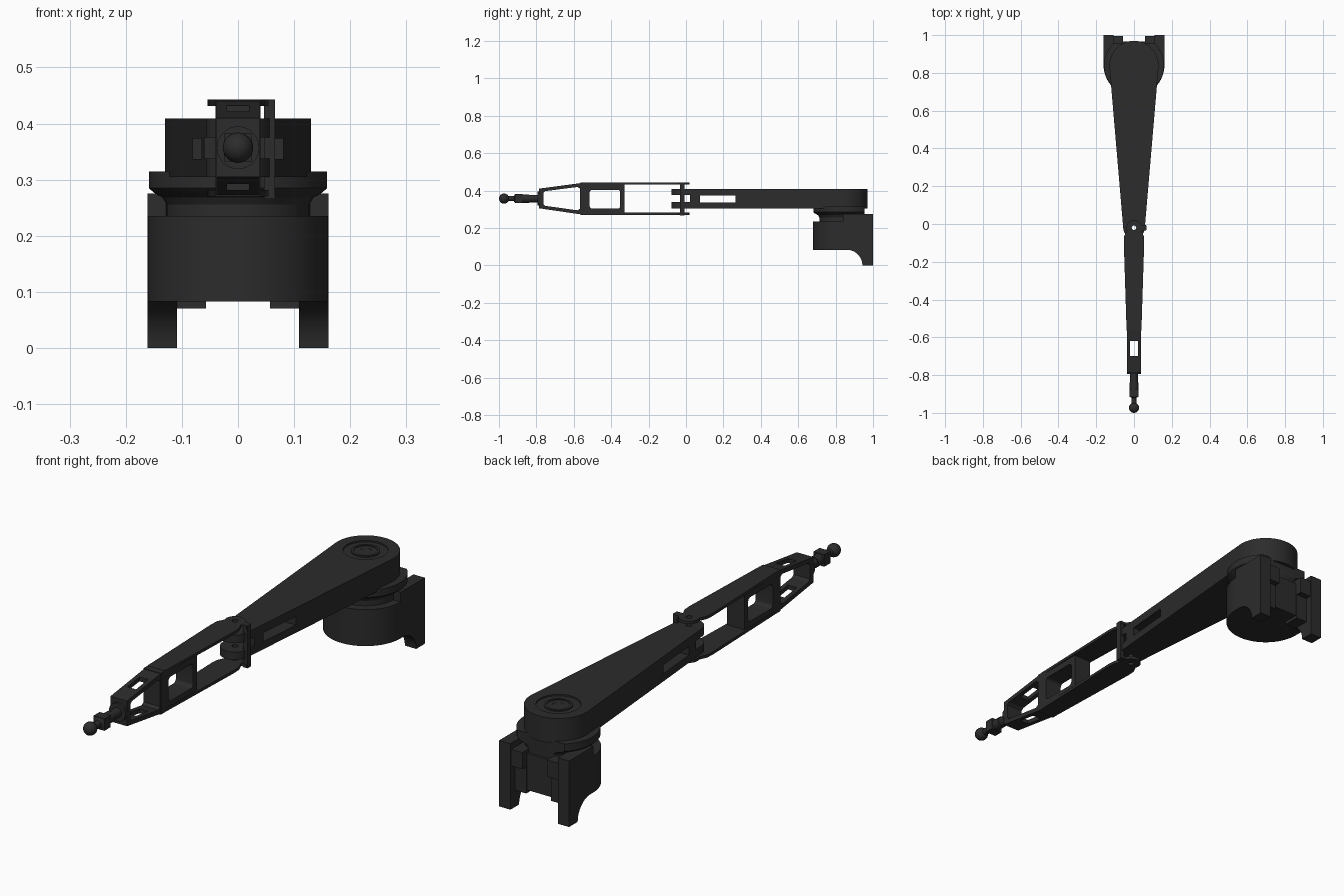
import bpy, bmesh, math
from mathutils import Matrix

if "Cube" in bpy.data.objects:
    bpy.data.objects.remove(bpy.data.objects["Cube"])

mat = bpy.data.materials.new("charcoal metal")
mat.use_nodes = True
COLOUR = (0.025, 0.025, 0.025, 1)
mat.diffuse_color = COLOUR
bsdf = mat.node_tree.nodes["Principled BSDF"]
bsdf.inputs["Base Color"].default_value = COLOUR
bsdf.inputs["Roughness"].default_value = 0.6


def finish(name, bm):
    bmesh.ops.recalc_face_normals(bm, faces=bm.faces)
    me = bpy.data.meshes.new(name)
    bm.to_mesh(me)
    bm.free()
    ob = bpy.data.objects.new(name, me)
    bpy.context.collection.objects.link(ob)
    me.materials.append(mat)
    return ob


def prism(name, pts, lo, hi, axis="z"):
    """Extrude an outline: (x, y) along z, or (y, z) along x."""
    bm = bmesh.new()
    place = (lambda a, b: (a, b, lo)) if axis == "z" else (lambda a, b: (lo, a, b))
    face = bm.faces.new([bm.verts.new(place(a, b)) for a, b in pts])
    new = bmesh.ops.extrude_face_region(bm, geom=[face])["geom"]
    vec = (0, 0, hi - lo) if axis == "z" else (hi - lo, 0, 0)
    bmesh.ops.translate(bm, vec=vec, verts=[v for v in new if isinstance(v, bmesh.types.BMVert)])
    return finish(name, bm)


def box(name, x, y, z):
    return prism(name, [(x[0], y[0]), (x[1], y[0]), (x[1], y[1]), (x[0], y[1])], *z)


def arc(cx, cy, r, a0, a1, n=24):
    return [(cx + r * math.cos(math.radians(a0 + (a1 - a0) * i / n)),
             cy + r * math.sin(math.radians(a0 + (a1 - a0) * i / n))) for i in range(n + 1)]


def lathe(name, profile, matrix, n=64):
    """Spin (radius, height) points about the local z axis."""
    bm = bmesh.new()
    vs = [bm.verts.new((r, 0, h)) for r, h in profile]
    es = [bm.edges.new(p) for p in zip(vs, vs[1:])]
    bmesh.ops.spin(bm, geom=vs + es, axis=(0, 0, 1), cent=(0, 0, 0),
                   angle=2 * math.pi, steps=n, use_duplicate=False)
    bmesh.ops.remove_doubles(bm, verts=bm.verts, dist=1e-5)
    bmesh.ops.transform(bm, matrix=matrix, verts=bm.verts)
    return finish(name, bm)


def cyl(name, x, y, r, z0, z1):
    return lathe(name, [(0, z0), (r, z0), (r, z1), (0, z1)], Matrix.Translation((x, y, 0)))


def cut(ob, *cutters):
    for c in cutters:
        m = ob.modifiers.new("cut", "BOOLEAN")
        m.operation, m.solver, m.object = "DIFFERENCE", "EXACT", c
        bpy.context.view_layer.objects.active = ob
        bpy.ops.object.modifier_apply(modifier=m.name)
        bpy.data.objects.remove(c)
    return ob


def rounded(y0, y1, z0, z1, r):
    """Rounded rectangle outline."""
    return (arc(y1 - r, z1 - r, r, 0, 90, 5) + arc(y0 + r, z1 - r, r, 90, 180, 5)
            + arc(y0 + r, z0 + r, r, 180, 270, 5) + arc(y1 - r, z0 + r, r, 270, 360, 5))


SHOULDER, HINGE = 0.84, -0.02
MID = 0.357   # height of the arm's centre line
parts = []

# Base drum, cut flat at the rear
parts.append(cut(cyl("base_drum", 0, SHOULDER, 0.161, 0.083, 0.235),
                 box("cutter", (-0.3, 0.3), (0.965, 1.2), (0, 0.5))))

# Neck and swivel flange
parts.append(cut(lathe("swivel_neck",
                       [(0, 0.23), (0.127, 0.23), (0.127, 0.256), (0.134, 0.268), (0.15, 0.277),
                        (0.159, 0.285), (0.159, 0.315), (0, 0.315)],
                       Matrix.Translation((0, SHOULDER, 0))),
                 box("cutter", (-0.3, 0.3), (0.955, 1.2), (0, 0.5))))

# Mounting brackets with a curved foot and an inner lug
foot = [(1.0, 0.0), (1.0, 0.275), (0.84, 0.275), (0.84, 0.083)] + arc(0.86, 0, 0.083, 90, 0, 12)
for s, side in ((1, "left"), (-1, "right")):
    a, b = sorted((s * 0.109, s * 0.161))
    bracket = prism(side + "_bracket", foot, a, b, "x")
    cut(bracket, cyl("cutter", 0, SHOULDER, 0.128, 0.2365, 0.4))
    parts.append(bracket)
    a, b = sorted((s * 0.057, s * 0.112))
    parts.append(box(side + "_bracket_lug", (a, b), (0.9, 0.97), (0.07, 0.25)))
    a, b = sorted((s * 0.057, s * 0.112))
    parts.append(box(side + "_bracket_lip", (a, b), (0.96, 0.995), (0.18, 0.25)))

# Upper arm: tapered between the shoulder and the hinge
tilt = math.degrees(math.asin((0.13 - 0.055) / (SHOULDER - HINGE)))
outline = arc(0, SHOULDER, 0.13, -tilt, 180 + tilt, 48) + arc(0, HINGE, 0.057, 180 + tilt, 360 - tilt, 24)
arm = prism("upper_arm", outline, 0.305, 0.409)
cut(arm,
    box("cutter", (-0.3, 0.3), (0.075, 0.265), (0.337, 0.373)),
    box("cutter", (-0.3, 0.3), (-0.2, 0.022), (0.338, 0.375)),
    cyl("cutter", 0, HINGE, 0.012, 0.2, 0.5),
    cyl("cutter", 0, SHOULDER, 0.085, 0.403, 0.5))
parts.append(arm)

# Shoulder cap with stepped rings
parts.append(lathe("shoulder_cap",
                   [(0, 0.398), (0.025, 0.398), (0.025, 0.404), (0.045, 0.404), (0.045, 0.408),
                    (0.055, 0.408), (0.055, 0.401), (0.026, 0.396), (0, 0.396)],
                   Matrix.Translation((0, SHOULDER, 0))))

# Forearm plates above and below, each with a hinge eye
plate = ([(-0.04, -0.54), (0.04, -0.54), (0.054, -0.1), (0.052, -0.065)]
         + arc(0, HINGE, 0.04, -20, 200, 20) + [(-0.052, -0.065), (-0.054, -0.1)])
for name, z in (("upper", 0.431), ("lower", 0.27)):
    ob = prism(name + "_forearm_plate", plate, z, z + 0.012)
    cut(ob, cyl("cutter", 0, HINGE, 0.012, 0.2, 0.5))
    parts.append(ob)
    parts.append(box(name + "_post_tab", (0.03, 0.064), (-0.034, -0.006), (z, z + 0.012)))

# Post beside the hinge joining the plates
parts.append(box("hinge_post", (0.046, 0.066), (-0.032, -0.008), (0.266, 0.443)))

# Forearm frame: box bay with a rounded window
bay = prism("forearm_bay", [(-0.565, 0.27), (-0.34, 0.27), (-0.328, 0.282), (-0.328, 0.43),
                            (-0.34, 0.442), (-0.565, 0.442)], -0.04, 0.04, "x")
cut(bay, prism("cutter", rounded(-0.515, -0.352, 0.303, 0.404, 0.015), -0.2, 0.2, "x"))
parts.append(bay)

# Tapered nose frame with side window and top slot
nose = prism("forearm_nose", [(-0.785, 0.305), (-0.56, 0.272), (-0.56, 0.44), (-0.785, 0.41)],
             -0.038, 0.038, "x")
cut(nose,
    prism("cutter", [(-0.762, 0.327), (-0.752, 0.318), (-0.58, 0.294), (-0.567, 0.303),
                     (-0.567, 0.41), (-0.58, 0.419), (-0.752, 0.397), (-0.762, 0.388)], -0.2, 0.2, "x"),
    box("cutter", (-0.02, 0.02), (-0.70, -0.62), (0.2, 0.5)))
parts.append(nose)

# Tip: collar, stepped shaft and ball, spun about the arm's length
along = Matrix.Translation((0, 0, MID)) @ Matrix.Rotation(math.pi / 2, 4, "X")
parts.append(lathe("tip_shaft",
                   [(0, 0.77), (0.038, 0.77), (0.038, 0.795), (0.02, 0.795), (0.02, 0.84),
                    (0.023, 0.84), (0.023, 0.915), (0.014, 0.92), (0.014, 0.96), (0, 0.96)], along, 32))
parts.append(box("tip_wrench_flat", (-0.025, 0.025), (-0.915, -0.875), (MID - 0.025, MID + 0.025)))
ball = arc(0, 0.973, 0.027, -90, 90, 16)
ball[0], ball[-1] = (0, 0.946), (0, 1.0)
parts.append(lathe("tip_ball", ball, along, 32))

# Smooth curved faces, keep edges sharp
bpy.ops.object.select_all(action="DESELECT")
for ob in parts:
    ob.select_set(True)
bpy.context.view_layer.objects.active = parts[0]
bpy.ops.object.shade_smooth_by_angle(angle=math.radians(30))
